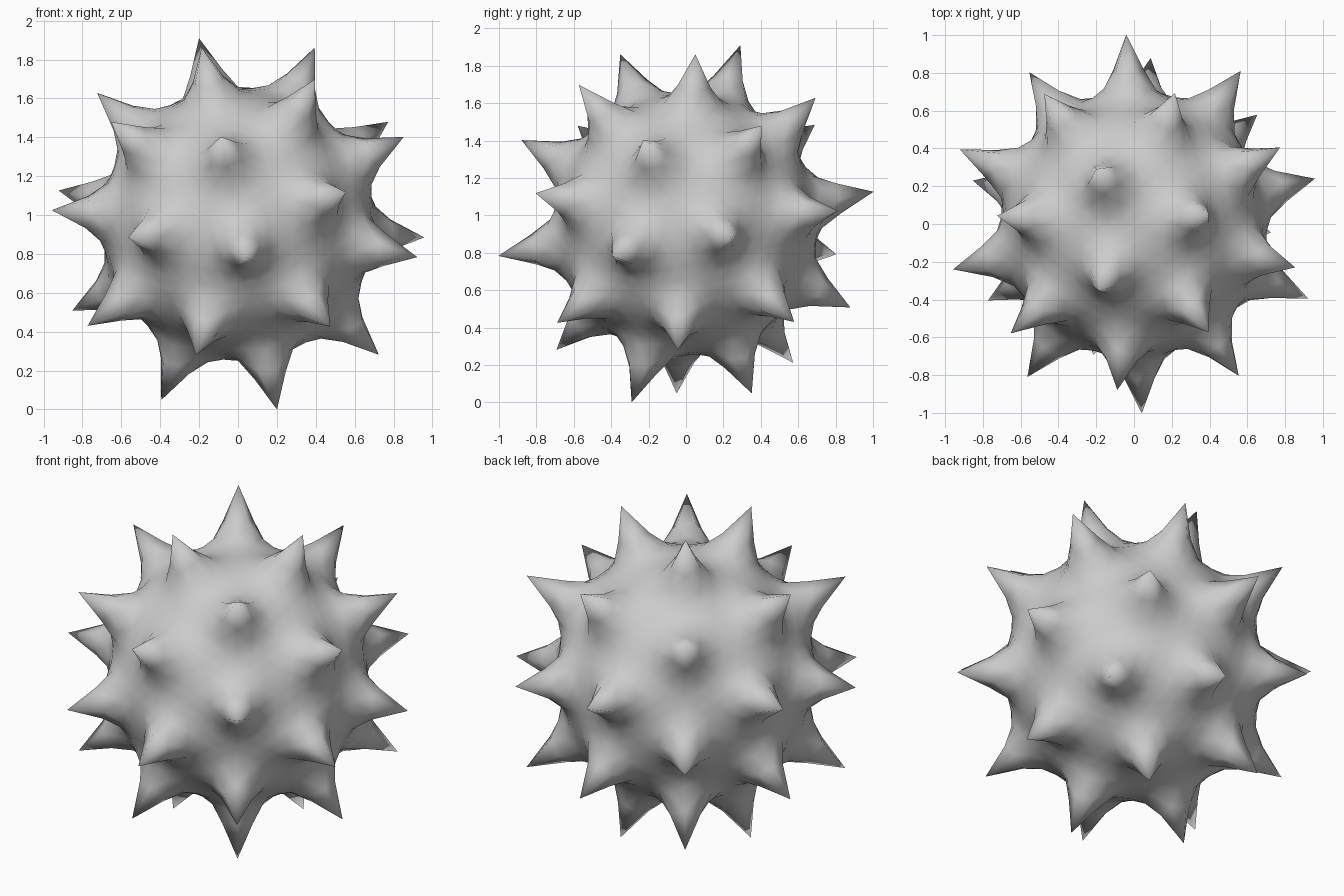
import bpy, bmesh
from math import radians, sin, cos, atan, degrees
from itertools import combinations
from mathutils import Vector, Matrix

cube = bpy.data.objects.get("Cube")
if cube:
    bpy.data.objects.remove(cube)

CENTRE = Vector((0, 0, 0.955))
TILT = Matrix.Rotation(radians(-55.4), 3, "Z") @ Matrix.Rotation(radians(-20.3), 3, "Y")

# Height from the centre against angle (degrees) from the nearest spike tip
PROFILE = [(0, 1.0), (6.2, 0.814), (8.8, 0.757), (12.4, 0.718), (18.7, 0.70), (40, 0.70)]


def profile_radius(angle, tip):
    for (a0, r0), (a1, r1) in zip(PROFILE, PROFILE[1:]):
        if angle <= a1:
            radius = r0 + (r1 - r0) * (angle - a0) / (a1 - a0)
            break
    # Stretch only the upper part of the spike to its own tip length
    return radius + (tip - 1) * max(0, 1 - angle / 12.4)


# Twelve long spikes on the corners of an icosahedron
lat = atan(0.5)
long_dirs = [Vector((0, 0, 1)), Vector((0, 0, -1))]
for k in range(5):
    for side, offset in ((1, 0), (-1, 36)):
        az = radians(72 * k + offset)
        long_dirs.append(Vector((cos(lat) * cos(az), cos(lat) * sin(az), side * sin(lat))))

# Twenty slightly shorter spikes over the centres of its faces
short_dirs = [(a + b + c).normalized() for a, b, c in combinations(long_dirs, 3)
              if min(a.dot(b), b.dot(c), a.dot(c)) > 0.4]

spikes = [(TILT @ d, 1.018) for d in long_dirs] + [(TILT @ d, 0.99) for d in short_dirs]

# Closed skin through all the spike directions, split finely and pushed out
bm = bmesh.new()
for direction, tip in spikes:
    bm.verts.new(direction)
bmesh.ops.convex_hull(bm, input=bm.verts)
bmesh.ops.subdivide_edges(bm, edges=bm.edges[:], cuts=5, use_grid_fill=True)
bmesh.ops.triangulate(bm, faces=bm.faces[:])
for v in bm.verts:
    d = v.co.normalized()
    nearest, tip = max(spikes, key=lambda s: s[0].dot(d))
    v.co = CENTRE + d * profile_radius(degrees(d.angle(nearest)), tip)
bmesh.ops.recalc_face_normals(bm, faces=bm.faces[:])
for f in bm.faces:
    f.smooth = True

mesh = bpy.data.meshes.new("spiked_ball")
bm.to_mesh(mesh)
bm.free()

# Single plain grey
grey = bpy.data.materials.new("light grey")
grey.use_nodes = True
colour = (0.6, 0.6, 0.6, 1)
grey.diffuse_color = colour
grey.node_tree.nodes["Principled BSDF"].inputs["Base Color"].default_value = colour
mesh.materials.append(grey)

ball = bpy.data.objects.new("spiked_ball", mesh)
bpy.context.scene.collection.objects.link(ball)
